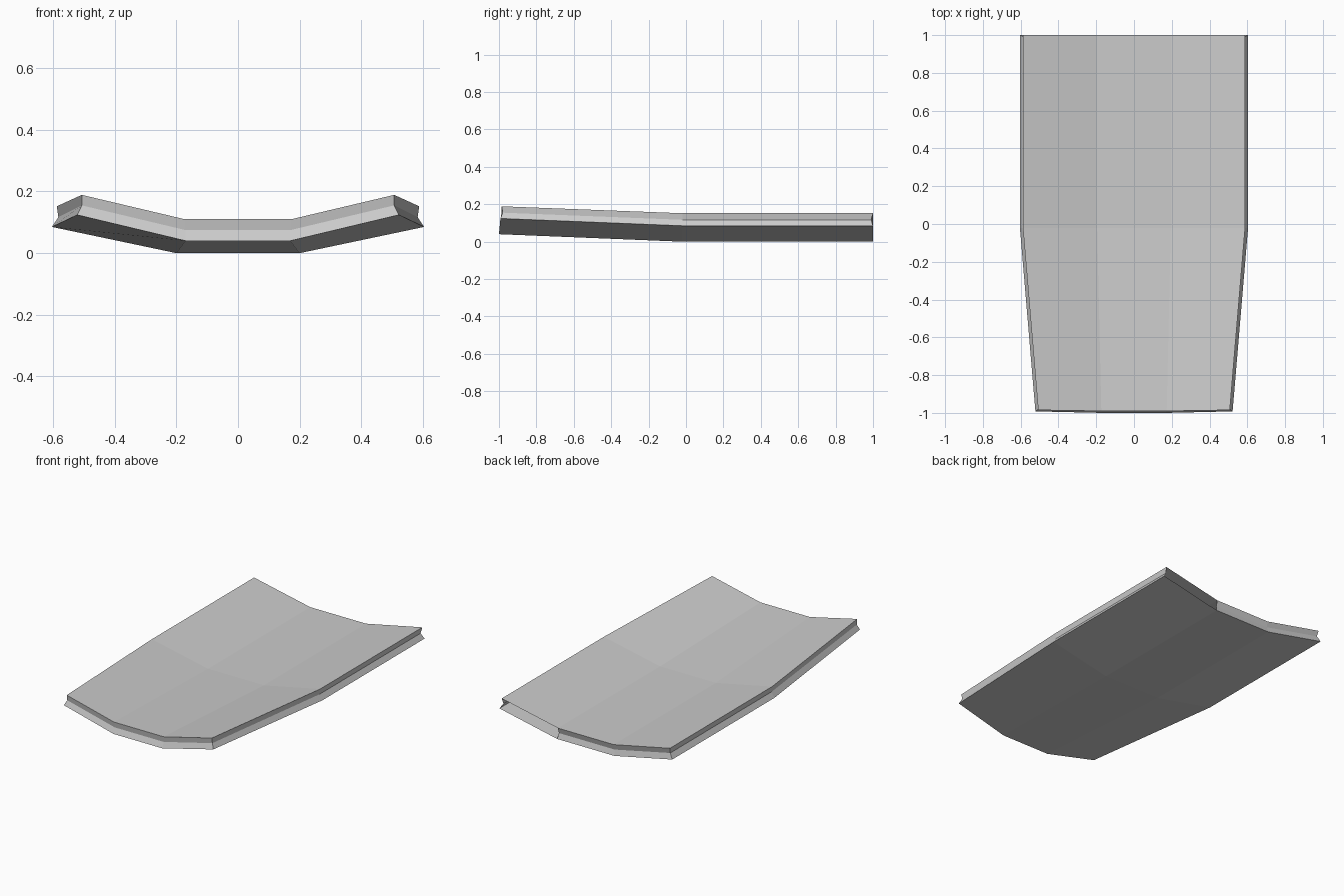
import bpy, bmesh

if "Cube" in bpy.data.objects:
    bpy.data.objects.remove(bpy.data.objects["Cube"])

grey = bpy.data.materials.new("light grey")
grey.diffuse_color = (0.6, 0.6, 0.6, 1)
grey.use_nodes = True
grey.node_tree.nodes["Principled BSDF"].inputs["Base Color"].default_value = grey.diffuse_color

# Each layer: rows from front to back as (y, inner x, outer x, inner z, outer z, y shift of outer points)
LAYERS = {
    "bottom": [(-1.0, 0.17, 0.522, 0.04, 0.124, 0.008),
               (-0.02, 0.20, 0.604, 0.0, 0.085, 0),
               (1.0, 0.20, 0.604, 0.0, 0.085, 0)],
    "groove": [(-0.985, 0.171, 0.507, 0.075, 0.155, 0.005),
               (-0.02, 0.195, 0.583, 0.035, 0.117, 0),
               (0.99, 0.195, 0.583, 0.035, 0.117, 0)],
    "top": [(-0.99, 0.173, 0.507, 0.11, 0.189, 0.005),
            (-0.02, 0.195, 0.588, 0.07, 0.152, 0),
            (1.0, 0.195, 0.588, 0.07, 0.152, 0)],
}

bm = bmesh.new()


def layer_verts(rows):
    grid = []
    for y, xi, xo, zi, zo, dy in rows:
        pts = [(-xo, y + dy, zo), (-xi, y, zi), (xi, y, zi), (xo, y + dy, zo)]
        grid.append([bm.verts.new(p) for p in pts])
    return grid


def rim(grid):
    # outline loop: front edge, right side, back edge, left side
    return grid[0] + [grid[1][3]] + grid[2][::-1] + [grid[1][0]]


bottom, groove, top = (layer_verts(LAYERS[n]) for n in ("bottom", "groove", "top"))

# Upper and lower sheets
for r in range(2):
    for c in range(3):
        for grid, flip in ((bottom, True), (top, False)):
            quad = [grid[r][c], grid[r][c + 1], grid[r + 1][c + 1], grid[r + 1][c]]
            bm.faces.new(quad[::-1] if flip else quad)

# Grooved rim, left open on the right-hand segment of the back edge
OPEN = 5
for low, high in ((rim(bottom), rim(groove)), (rim(groove), rim(top))):
    n = len(low)
    for i in range(n):
        if i == OPEN:
            continue
        j = (i + 1) % n
        bm.faces.new((low[i], low[j], high[j], high[i]))

mesh = bpy.data.meshes.new("curved_panel")
bm.to_mesh(mesh)
bm.free()
mesh.materials.append(grey)
panel = bpy.data.objects.new("curved_panel", mesh)
bpy.context.collection.objects.link(panel)
